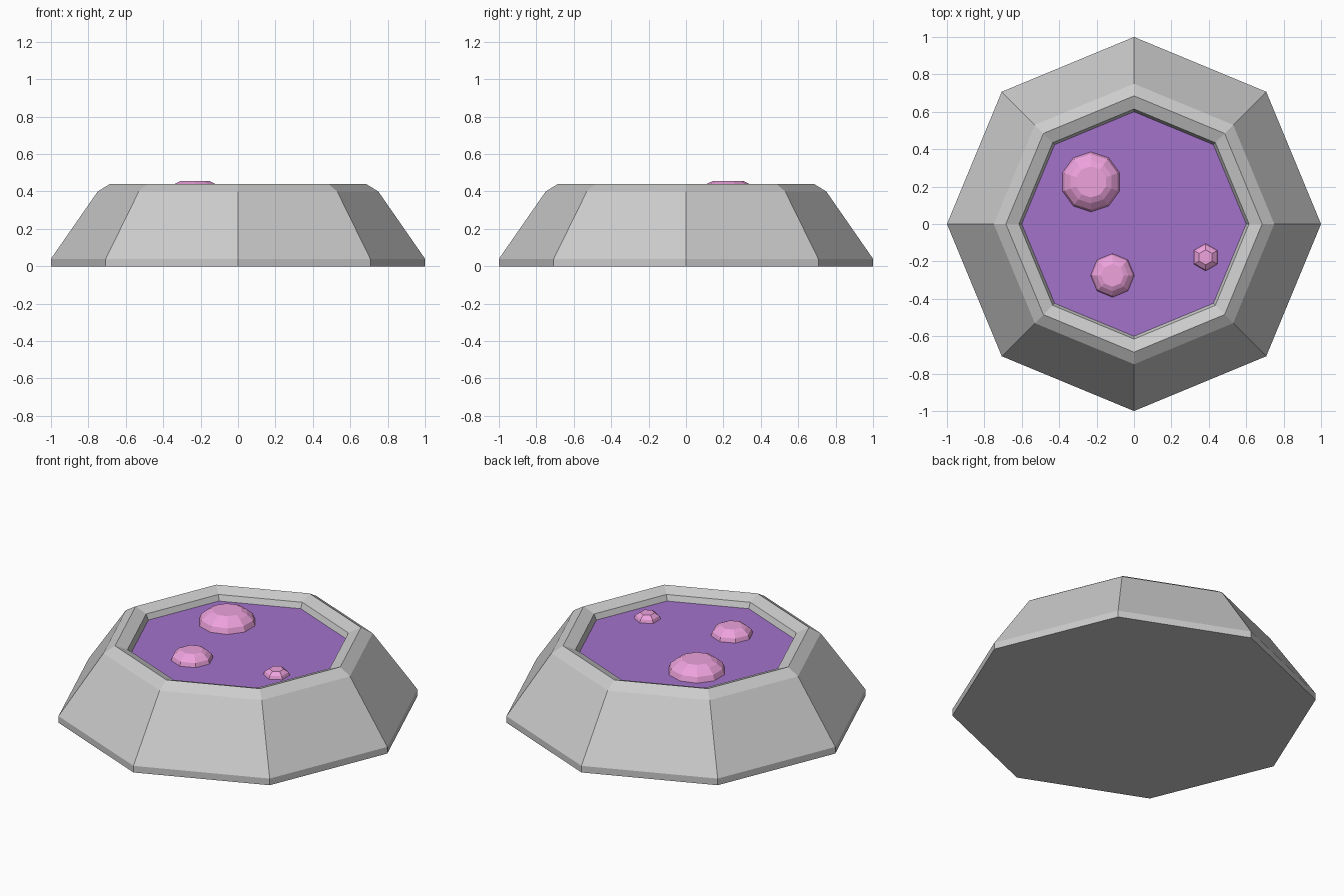
import bpy
import bmesh
from math import cos, sin, pi

if "Cube" in bpy.data.objects:
    bpy.data.objects.remove(bpy.data.objects["Cube"])


def material(name, color):
    mat = bpy.data.materials.new(name)
    mat.diffuse_color = color
    mat.use_nodes = True
    mat.node_tree.nodes["Principled BSDF"].inputs["Base Color"].default_value = mat.diffuse_color
    return mat


def lathe(name, sides, profile, centre=(0, 0), phase=0, cap_start=True, cap_end=True, mat=None):
    """Stack flat-sided rings of (radius, z) and bridge them."""
    bm = bmesh.new()
    rings = []
    for r, z in profile:
        rings.append([bm.verts.new((centre[0] + r * cos(phase + 2 * pi * i / sides),
                                    centre[1] + r * sin(phase + 2 * pi * i / sides), z))
                      for i in range(sides)])
    for a, b in zip(rings, rings[1:]):
        for i in range(sides):
            j = (i + 1) % sides
            bm.faces.new((a[i], a[j], b[j], b[i]))
    if cap_start:
        bm.faces.new(rings[0][::-1])
    if cap_end:
        bm.faces.new(rings[-1])
    mesh = bpy.data.meshes.new(name)
    bm.to_mesh(mesh)
    bm.free()
    obj = bpy.data.objects.new(name, mesh)
    bpy.context.collection.objects.link(obj)
    if mat:
        mesh.materials.append(mat)
    return obj


purple = material("liquid_purple", (0.37, 0.17, 0.60, 1))
pink = material("bubble_pink", (0.85, 0.36, 0.72, 1))

# Stone basin: base, sloping sides, bevelled rim and inner wall
lathe("basin", 8, [(1, 0), (1, 0.04), (0.75, 0.40), (0.685, 0.44),
                   (0.615, 0.413), (0.60, 0.38)], cap_end=False)

# Liquid surface closing the basin
lathe("liquid", 8, [(0.60, 0.38)], cap_start=False, mat=purple)

# Faceted bubbles: name, sides, centre, radius, height
bubbles = [("large_bubble", 10, (-0.23, 0.225), 0.16, 0.075),
           ("medium_bubble", 8, (-0.115, -0.275), 0.117, 0.056),
           ("small_bubble", 6, (0.383, -0.178), 0.073, 0.036)]
for name, sides, centre, radius, height in bubbles:
    dome = [(1, 0), (0.93, 0.42), (0.72, 0.80), (0.52, 1)]
    if sides == 6:
        dome = [(1, 0), (0.90, 0.5), (0.55, 1)]
    lathe(name, sides, [(radius * r, 0.38 + height * h) for r, h in dome],
          centre, pi / 2, cap_start=False, mat=pink)
